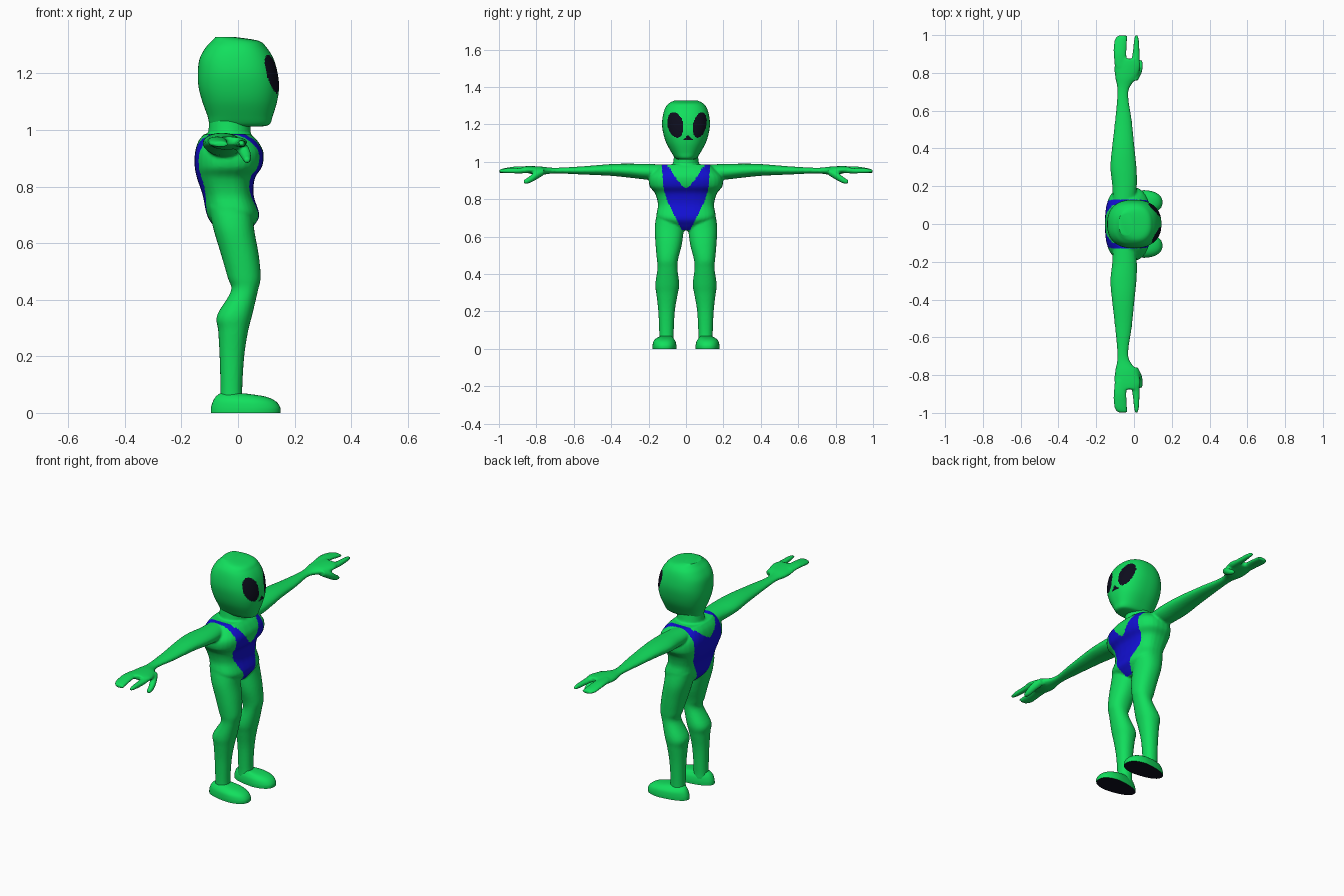
import bpy, bmesh, math


def material(name, rgb):
    m = bpy.data.materials.new(name)
    m.diffuse_color = (*rgb, 1)
    return m


GREEN = material("green skin", (0.006, 0.74, 0.11))
BLUE = material("blue suit", (0.006, 0.005, 0.65))
BLACK = material("near black", (0.004, 0.004, 0.012))


def spline(p0, p1, p2, p3, t):
    return [0.5 * (2 * b + (c - a) * t + (2 * a - 5 * b + 4 * c - d) * t * t
                   + (3 * b - a - 3 * c + d) * t ** 3)
            for a, b, c, d in zip(p0, p1, p2, p3)]


def loft(bm, rings, axis="z", side=1, seg=32, steps=5, power=2.0):
    """Skin rings (t, x0, x1, b0, b1) along z or y; b is the other axis."""
    path = []
    for i in range(len(rings) - 1):
        ctrl = [rings[max(i - 1, 0)], rings[i], rings[i + 1], rings[min(i + 2, len(rings) - 1)]]
        path += [spline(*ctrl, k / steps) for k in range(steps)]
    path.append(rings[-1])
    loops = []
    for t, x0, x1, b0, b1 in path:
        loop = []
        for k in range(seg):
            a = 2 * math.pi * k / seg
            c, s = math.cos(a), math.sin(a)
            x = (x0 + x1) / 2 + (x1 - x0) / 2 * math.copysign(abs(c) ** (2 / power), c)
            b = (b0 + b1) / 2 + (b1 - b0) / 2 * math.copysign(abs(s) ** (2 / power), s)
            co = (x, b * side, t) if axis == "z" else (x, t * side, b)
            loop.append(bm.verts.new(co))
        loops.append(loop)
    for lo, hi in zip(loops, loops[1:]):
        for k in range(seg):
            n = (k + 1) % seg
            bm.faces.new((lo[k], lo[n], hi[n], hi[k]))
    bm.faces.new(loops[0])
    bm.faces.new(loops[-1])


def finish(bm, name, mats):
    bmesh.ops.recalc_face_normals(bm, faces=bm.faces)
    me = bpy.data.meshes.new(name)
    bm.to_mesh(me)
    bm.free()
    ob = bpy.data.objects.new(name, me)
    bpy.context.collection.objects.link(ob)
    for m in mats:
        me.materials.append(m)
    bpy.ops.object.select_all(action="DESELECT")
    ob.select_set(True)
    bpy.context.view_layer.objects.active = ob
    return ob


def sym(rings):
    return [(z, x0, x1, -h, h) for z, x0, x1, h in rings]


# Torso and neck
body = bmesh.new()
loft(body, sym([(0.632, -0.05, 0.03, 0.03), (0.66, -0.085, 0.055, 0.09), (0.70, -0.11, 0.075, 0.155),
                (0.77, -0.125, 0.055, 0.15), (0.83, -0.145, 0.06, 0.165), (0.87, -0.153, 0.085, 0.195),
                (0.92, -0.152, 0.09, 0.195), (0.96, -0.14, 0.07, 0.16), (0.985, -0.12, 0.045, 0.13)]),
     power=2.6)
loft(body, sym([(0.95, -0.11, 0.05, 0.085), (0.99, -0.105, 0.045, 0.07), (1.07, -0.10, 0.045, 0.06)]))

for s in (-1, 1):
    # Leg
    loft(body, [(0.03, -0.065, 0.02, 0.065, 0.145), (0.08, -0.062, 0.015, 0.066, 0.143),
                (0.2, -0.065, 0.022, 0.06, 0.148), (0.29, -0.07, 0.036, 0.045, 0.158),
                (0.345, -0.074, 0.05, 0.036, 0.164), (0.43, -0.025, 0.07, 0.046, 0.152),
                (0.48, -0.037, 0.08, 0.042, 0.156), (0.56, -0.06, 0.073, 0.022, 0.163),
                (0.65, -0.087, 0.057, 0.012, 0.167), (0.73, -0.105, 0.05, 0.02, 0.155)],
         side=s, power=2.2)
    # Arm
    loft(body, [(0.08, -0.11, 0.0, 0.91, 0.985), (0.2, -0.115, 0.015, 0.905, 0.988),
                (0.3, -0.125, 0.013, 0.915, 0.99), (0.4, -0.117, 0.003, 0.925, 0.988),
                (0.55, -0.1, -0.012, 0.932, 0.976), (0.7, -0.088, -0.03, 0.938, 0.968),
                (0.78, -0.1, 0.018, 0.93, 0.975), (0.84, -0.103, 0.034, 0.938, 0.977),
                (0.875, -0.095, 0.022, 0.948, 0.975)], "y", s)
    # Fingers and thumb
    loft(body, [(0.83, -0.1, -0.035, 0.945, 0.975), (0.9, -0.108, -0.04, 0.948, 0.976),
                (0.97, -0.104, -0.036, 0.94, 0.966), (0.997, -0.085, -0.034, 0.94, 0.958)], "y", s)
    loft(body, [(0.83, -0.02, 0.03, 0.94, 0.972), (0.9, -0.008, 0.03, 0.938, 0.966),
                (0.97, 0.0, 0.026, 0.94, 0.964), (0.998, 0.005, 0.02, 0.944, 0.958)], "y", s)
    loft(body, [(0.76, -0.02, 0.02, 0.93, 0.965), (0.8, 0.0, 0.04, 0.905, 0.95),
                (0.84, 0.015, 0.047, 0.885, 0.92), (0.868, 0.022, 0.042, 0.882, 0.902)], "y", s)

# Fuse the body into one skin
ob = finish(body, "body", (GREEN, BLUE))
mod = ob.modifiers.new("fuse", "REMESH")
mod.mode = "VOXEL"
mod.voxel_size = 0.006
mod.use_smooth_shade = True
bpy.ops.object.modifier_apply(modifier=mod.name)
mod = ob.modifiers.new("soften", "SMOOTH")
mod.factor = 0.5
mod.iterations = 2
bpy.ops.object.modifier_apply(modifier=mod.name)

# Swimsuit: outer edge by height, scooped neckline front and back
EDGE = [(0.63, 0.02), (0.70, 0.055), (0.80, 0.105), (0.88, 0.123), (1.0, 0.13)]


def in_suit(c):
    y = abs(c.y)
    if not 0.635 < c.z < 1.0:
        return False
    for (z0, w0), (z1, w1) in zip(EDGE, EDGE[1:]):
        if z0 <= c.z <= z1 and y > w0 + (w1 - w0) * (c.z - z0) / (z1 - z0):
            return False
    if c.z > 0.972:
        return y > 0.1
    low = 0.86 if c.x > -0.03 else 0.91
    return c.z < low + (0.975 - low) * (y / 0.09) ** 1.5


if not ob.data.materials:
    for m in (GREEN, BLUE):
        ob.data.materials.append(m)
for p in ob.data.polygons:
    p.material_index = int(in_suit(p.center))

# Feet with dark soles
for s, label in ((-1, "right"), (1, "left")):
    bm = bmesh.new()
    loft(bm, [(0.0, -0.096, 0.15, 0.05, 0.18), (0.02, -0.095, 0.149, 0.05, 0.18),
              (0.042, -0.088, 0.132, 0.055, 0.175), (0.058, -0.078, 0.095, 0.065, 0.16),
              (0.068, -0.065, 0.03, 0.072, 0.14)], side=s, seg=40, power=2.4)
    for v in bm.verts:  # narrower heel
        k = 0.72 + 0.28 * min(1, max(0, (v.co.x + 0.1) / 0.16))
        v.co.y = s * 0.113 + (v.co.y - s * 0.113) * k
    foot = finish(bm, label + "_foot", (GREEN, BLACK))
    for p in foot.data.polygons:
        p.material_index = int(p.center.z < 0.001)
    bpy.ops.object.shade_smooth_by_angle(angle=math.radians(40))

# Head
bm = bmesh.new()
loft(bm, sym([(1.012, -0.085, 0.085, 0.04), (1.02, -0.1, 0.112, 0.058), (1.05, -0.108, 0.123, 0.078),
              (1.10, -0.126, 0.138, 0.105), (1.15, -0.139, 0.145, 0.121), (1.20, -0.142, 0.14, 0.128),
              (1.25, -0.136, 0.126, 0.123), (1.29, -0.115, 0.102, 0.11), (1.315, -0.092, 0.072, 0.088),
              (1.328, -0.08, -0.01, 0.06)]), seg=160, steps=9, power=2.4)
head = finish(bm, "head", (GREEN, BLACK))


# Slanted oval eyes and a small triangular nose
def in_face_mark(c):
    if c.x < 0.03:
        return False
    for cy, s in ((0.073, 1), (-0.056, -1)):
        dy, dz = (c.y - cy) * s, c.z - 1.197
        u, v = dy * 0.97 - dz * 0.22, dy * 0.22 + dz * 0.97
        if (u / (0.035 if s > 0 else 0.042)) ** 2 + (v / 0.068) ** 2 < 1:
            return True
    return 1.118 < c.z < 1.145 and abs(c.y - 0.012) < (1.145 - c.z) * 0.95


for p in head.data.polygons:
    p.material_index = int(in_face_mark(p.center))
bpy.ops.object.shade_smooth_by_angle(angle=math.radians(50))
